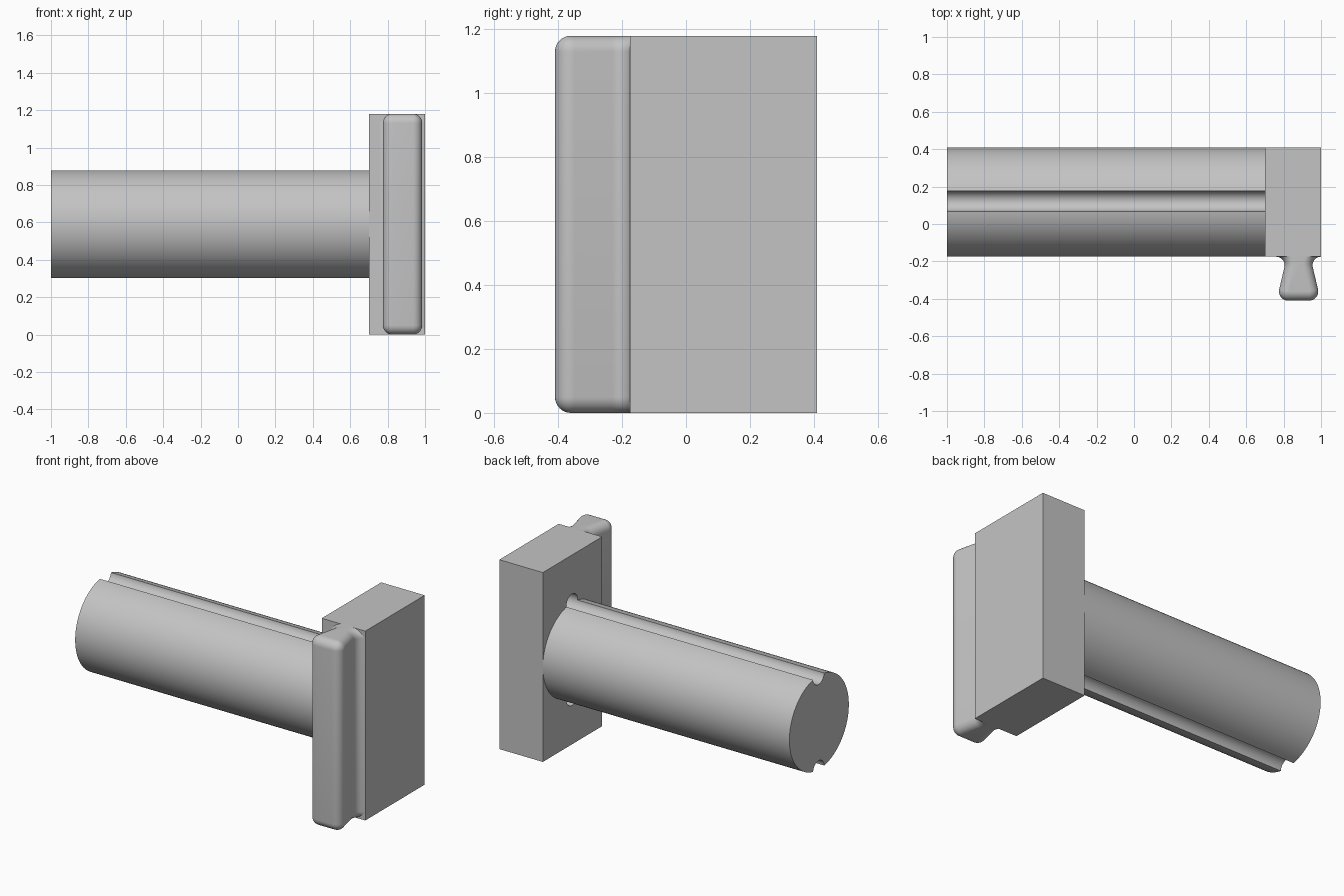
import bpy, bmesh
from math import radians, sin, cos, sqrt, pi
from mathutils import Matrix

cube = bpy.data.objects.get("Cube")
if cube:
    bpy.data.objects.remove(cube, do_unlink=True)

HEIGHT = 1.18
MID_Y, MID_Z = 0.1175, HEIGHT / 2
RADIUS = 0.2925
PLATE_X0, PLATE_X1 = 0.70, 1.0
FRONT_Y = MID_Y - RADIUS      # front face of the plate

grey = bpy.data.materials.new("plain_grey")
grey.use_nodes = True
grey.diffuse_color = (0.55, 0.55, 0.55, 1)
grey.node_tree.nodes["Principled BSDF"].inputs["Base Color"].default_value = (0.55, 0.55, 0.55, 1)


def make_object(name, bm):
    bmesh.ops.recalc_face_normals(bm, faces=bm.faces)
    mesh = bpy.data.meshes.new(name)
    bm.to_mesh(mesh)
    bm.free()
    mesh.materials.append(grey)
    obj = bpy.data.objects.new(name, mesh)
    bpy.context.collection.objects.link(obj)
    return obj


def add_rod(bm, x0, x1, y, z, radius, segments):
    """Capped cylinder along x."""
    place = Matrix.Translation(((x0 + x1) / 2, y, z)) @ Matrix.Rotation(pi / 2, 4, 'Y')
    bmesh.ops.create_cone(bm, cap_ends=True, segments=segments, radius1=radius,
                          radius2=radius, depth=x1 - x0, matrix=place)


def smooth(obj):
    bpy.ops.object.select_all(action='DESELECT')
    obj.select_set(True)
    bpy.context.view_layer.objects.active = obj
    bpy.ops.object.shade_smooth_by_angle(angle=radians(30))


# Round shaft
bm = bmesh.new()
add_rod(bm, -1.0, PLATE_X0, MID_Y, MID_Z, RADIUS, 96)
shaft = make_object("shaft", bm)

# Mounting plate
bm = bmesh.new()
size = (PLATE_X1 - PLATE_X0, 2 * RADIUS, HEIGHT)
centre = ((PLATE_X0 + PLATE_X1) / 2, MID_Y, MID_Z)
bmesh.ops.create_cube(bm, size=1, matrix=Matrix.Translation(centre) @ Matrix.Diagonal((*size, 1)))
plate = make_object("plate", bm)

# Upper and lower grooves, running on into blind holes in the plate
bm = bmesh.new()
for side in (1, -1):
    add_rod(bm, -1.1, PLATE_X0 + 0.1, MID_Y + 0.005, MID_Z + side * RADIUS, 0.055, 32)
cutter = make_object("groove_cutter", bm)
cutter.hide_render = True
for part in (shaft, plate):
    mod = part.modifiers.new("grooves", 'BOOLEAN')
    mod.object = cutter
    mod.operation = 'DIFFERENCE'
    mod.solver = 'EXACT'
    bpy.ops.object.select_all(action='DESELECT')
    part.select_set(True)
    bpy.context.view_layer.objects.active = part
    bpy.ops.object.modifier_apply(modifier=mod.name)
bpy.data.objects.remove(cutter, do_unlink=True)

# Dovetail handle: flared neck, widening head, rounded ends
HANDLE_X, HEAD_Y, ROUND, FLARE = 0.88, -0.41, 0.05, 0.045
LEAN = radians(13.3)


def half_profile(inset):
    """Right half of the handle section, from front edge back to the plate."""
    cx, cy = 0.055, HEAD_Y + ROUND
    fy = FRONT_Y - FLARE
    reach = cx * cos(LEAN) + cy * sin(LEAN) + ROUND + FLARE
    fx = (reach - fy * sin(LEAN)) / cos(LEAN)
    steps = 10
    angles = [-pi / 2 + (LEAN + pi / 2) * i / steps for i in range(steps + 1)]
    r, f = max(ROUND - inset, 0.001), FLARE + inset
    pts = [(cx + r * cos(a), cy + r * sin(a)) for a in angles]
    pts += [(fx - f * cos(a), min(fy - f * sin(a), FRONT_Y + 0.005)) for a in reversed(angles)]
    return pts


bm = bmesh.new()
rings = []
layers = 8
offsets = [ROUND * (1 - cos(pi / 2 * i / layers)) for i in range(layers + 1)]
heights = offsets + [HEIGHT - t for t in reversed(offsets)]
for z in heights:
    depth = max(ROUND - min(z, HEIGHT - z), 0)
    inset = ROUND - sqrt(max(ROUND ** 2 - depth ** 2, 0))
    half = half_profile(inset)
    outline = half + [(-x, y) for x, y in reversed(half)]
    rings.append([bm.verts.new((HANDLE_X + x, y, z)) for x, y in outline])
for low, high in zip(rings, rings[1:]):
    for i in range(len(low)):
        j = (i + 1) % len(low)
        bm.faces.new((low[i], low[j], high[j], high[i]))
bm.faces.new(rings[0])
bm.faces.new(rings[-1])
handle = make_object("handle", bm)

for part in (shaft, plate, handle):
    smooth(part)
